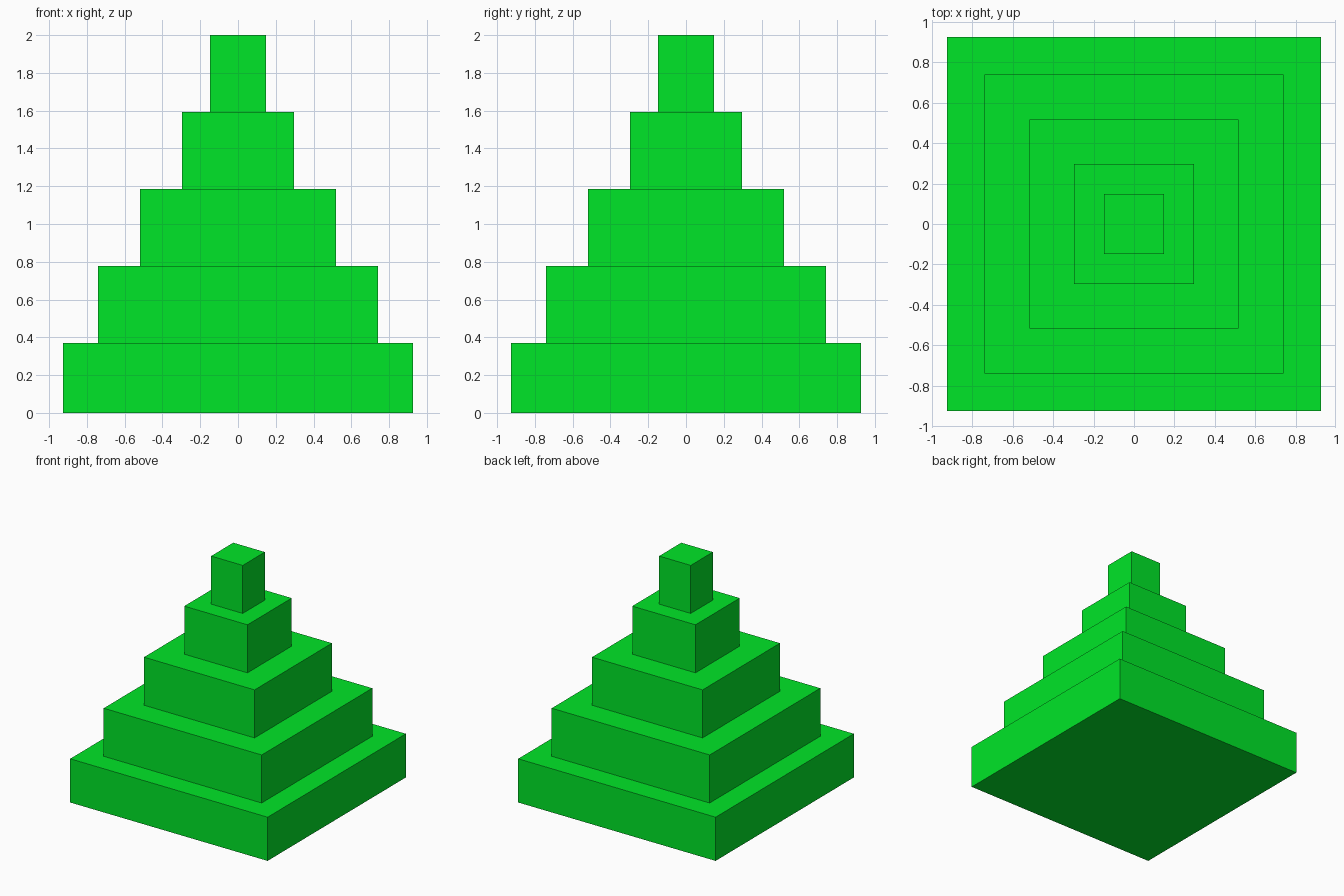
import bpy

cube = bpy.data.objects.get("Cube")
if cube:
    bpy.data.objects.remove(cube, do_unlink=True)

# Single flat green
green = bpy.data.materials.new("bright_green")
green.use_nodes = True
colour = (0.0, 0.79, 0.021, 1)
green.diffuse_color = colour
green.node_tree.nodes["Principled BSDF"].inputs["Base Color"].default_value = colour


def add_tier(name, width, bottom, top):
    """Square block resting between two heights."""
    bpy.ops.mesh.primitive_cube_add(size=1, location=(0, 0, (bottom + top) / 2))
    tier = bpy.context.object
    tier.name = name
    tier.scale = (width, width, top - bottom)
    bpy.ops.object.transform_apply(location=False, rotation=False, scale=True)
    tier.data.materials.append(green)


# Stacked square tiers, from the ground up: name, width and height in units
UNIT = 2 / 5.4
tiers = [
    ("base_tier", 5.0, 1.0),
    ("lower_tier", 4.0, 1.1),
    ("middle_tier", 2.8, 1.1),
    ("upper_tier", 1.6, 1.1),
    ("top_block", 0.8, 1.1),
]
z = 0
for name, width, height in tiers:
    add_tier(name, width * UNIT, z, z + height * UNIT)
    z += height * UNIT
